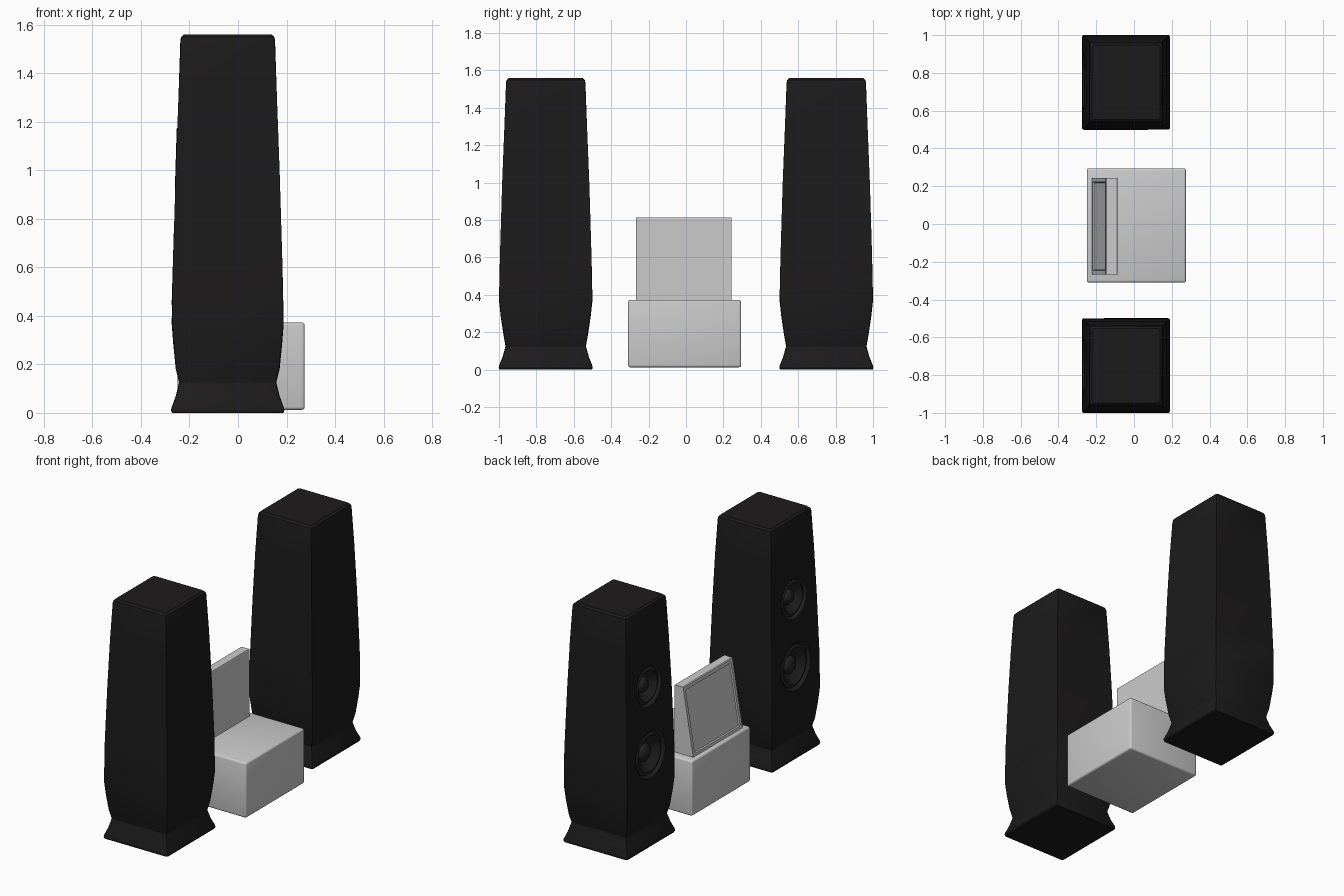
import bpy, bmesh, math
from mathutils import Matrix, Vector

if "Cube" in bpy.data.objects:
    bpy.data.objects.remove(bpy.data.objects["Cube"])


def material(name, rgb):
    m = bpy.data.materials.new(name)
    m.diffuse_color = (*rgb, 1)
    m.use_nodes = True
    m.node_tree.nodes["Principled BSDF"].inputs["Base Color"].default_value = m.diffuse_color
    return m


black = material("black_cabinet", (0.012, 0.011, 0.011))
cone_black = material("black_cone", (0.016, 0.016, 0.017))


def finish(name, bm, mat=None, smooth=30):
    bmesh.ops.recalc_face_normals(bm, faces=bm.faces)
    me = bpy.data.meshes.new(name)
    bm.to_mesh(me)
    bm.free()
    ob = bpy.data.objects.new(name, me)
    bpy.context.collection.objects.link(ob)
    if mat:
        me.materials.append(mat)
    if smooth:
        shade(ob, smooth)
    return ob


def activate(ob):
    bpy.ops.object.select_all(action='DESELECT')
    ob.select_set(True)
    bpy.context.view_layer.objects.active = ob


def shade(ob, angle):
    activate(ob)
    bpy.ops.object.shade_smooth_by_angle(angle=math.radians(angle))


def loft(profile, cx, cy):
    """Stack of rectangles (z, half x, half y) with softened vertical edges."""
    bm = bmesh.new()
    loops = [[bm.verts.new((cx + sx * hx, cy + sy * hy, z))
              for sx, sy in ((-1, -1), (1, -1), (1, 1), (-1, 1))] for z, hx, hy in profile]
    for a, b in zip(loops, loops[1:]):
        for i in range(4):
            bm.faces.new((a[i], a[(i + 1) % 4], b[(i + 1) % 4], b[i]))
    bm.faces.new(loops[0][::-1])
    bm.faces.new(loops[-1])
    rails = [bm.edges.get((a[i], b[i])) for a, b in zip(loops, loops[1:]) for i in range(4)]
    bmesh.ops.bevel(bm, geom=rails, offset=0.01, segments=2, profile=0.5, affect='EDGES')
    return bm


def lathe(profile, place, steps=40):
    """Spin (radius, outward height) points around the driver axis."""
    bm = bmesh.new()
    rings = []
    for r, h in profile:
        if r == 0:
            rings.append([bm.verts.new((0, 0, h))])
        else:
            rings.append([bm.verts.new((r * math.cos(t), r * math.sin(t), h))
                          for t in (2 * math.pi * i / steps for i in range(steps))])
    for a, b in zip(rings, rings[1:]):
        for i in range(steps):
            j = (i + 1) % steps
            bm.faces.new((a[i], a[j], b[0]) if len(b) == 1 else (a[i], a[j], b[j], b[i]))
    bm.transform(place)
    return bm


SPEAKER_X = -0.0425
CABINET = [(0, 0.229, 0.248), (0.008, 0.233, 0.251), (0.02, 0.232, 0.25),
           (0.07, 0.214, 0.23), (0.125, 0.2, 0.215), (0.18, 0.214, 0.225),
           (0.28, 0.224, 0.24), (0.37, 0.231, 0.25), (0.6, 0.226, 0.245),
           (1.0, 0.214, 0.233), (1.3, 0.203, 0.221), (1.535, 0.195, 0.212),
           (1.55, 0.191, 0.208), (1.56, 0.18, 0.197)]
DRIVERS = [("woofer", 0.6, 0.158, -0.267), ("midrange", 1.04, 0.135, -0.2547)]

for side, cy in (("left", -0.75), ("right", 0.75)):
    # tapered cabinet with flared foot
    cabinet = finish(side + "_speaker_cabinet", loft(CABINET, SPEAKER_X, cy), black, None)
    for name, z, r, x in DRIVERS:
        # local z points along -x, following the lean of the baffle
        axis = Vector((-1, 0, 0.03)).normalized()
        place = Matrix.Translation((x, cy, z)) @ axis.to_track_quat('Z', 'Y').to_matrix().to_4x4()
        # round recess
        bm = bmesh.new()
        bmesh.ops.create_cone(bm, cap_ends=True, segments=40, radius1=r, radius2=r, depth=0.12,
                              matrix=place)
        cutter = finish("recess_cutter", bm, None, None)
        mod = cabinet.modifiers.new("recess", 'BOOLEAN')
        mod.operation, mod.object, mod.solver = 'DIFFERENCE', cutter, 'EXACT'
        activate(cabinet)
        bpy.ops.object.modifier_apply(modifier=mod.name)
        bpy.data.objects.remove(cutter)
        # frame, surround, cone and dome
        profile = [(r, -0.03), (r, 0.001), (r * 0.97, 0.002), (r * 0.9, -0.004), (r * 0.86, -0.016),
                   (r * 0.8, -0.009), (r * 0.73, -0.006), (r * 0.66, -0.014), (r * 0.5, -0.033),
                   (r * 0.36, -0.046), (r * 0.33, -0.034), (r * 0.24, -0.022), (r * 0.12, -0.016),
                   (0, -0.014)]
        finish(side + "_" + name, lathe(profile, place), cone_black, 40)
    shade(cabinet, 25)

# central player box
bm = bmesh.new()
bmesh.ops.create_cube(bm, size=1, matrix=Matrix.Translation((0.0125, -0.0075, 0.1925))
                      @ Matrix.Diagonal((0.525, 0.605, 0.36, 1)))
bmesh.ops.bevel(bm, geom=bm.edges[:], offset=0.012, segments=3, profile=0.5, affect='EDGES')
finish("player_box", bm, None, 40)

# wedge monitor: sloped front, upright back, inset screen
bm = bmesh.new()
side_profile = [(-0.223, 0.37), (-0.15, 0.807), (-0.145, 0.812), (-0.09, 0.812), (-0.088, 0.808),
                (-0.088, 0.37)]
ends = [[bm.verts.new((x, y, z)) for x, z in side_profile] for y in (-0.267, 0.243)]
n = len(side_profile)
faces = [bm.faces.new((ends[0][i], ends[0][(i + 1) % n], ends[1][(i + 1) % n], ends[1][i]))
         for i in range(n)]
bm.faces.new(ends[0])
bm.faces.new(ends[1])
bmesh.ops.recalc_face_normals(bm, faces=bm.faces)
front = faces[0]
bmesh.ops.inset_region(bm, faces=[front], thickness=0.03)
bmesh.ops.inset_region(bm, faces=[front], thickness=0.006, depth=-0.008)
finish("monitor", bm, None, 25)
